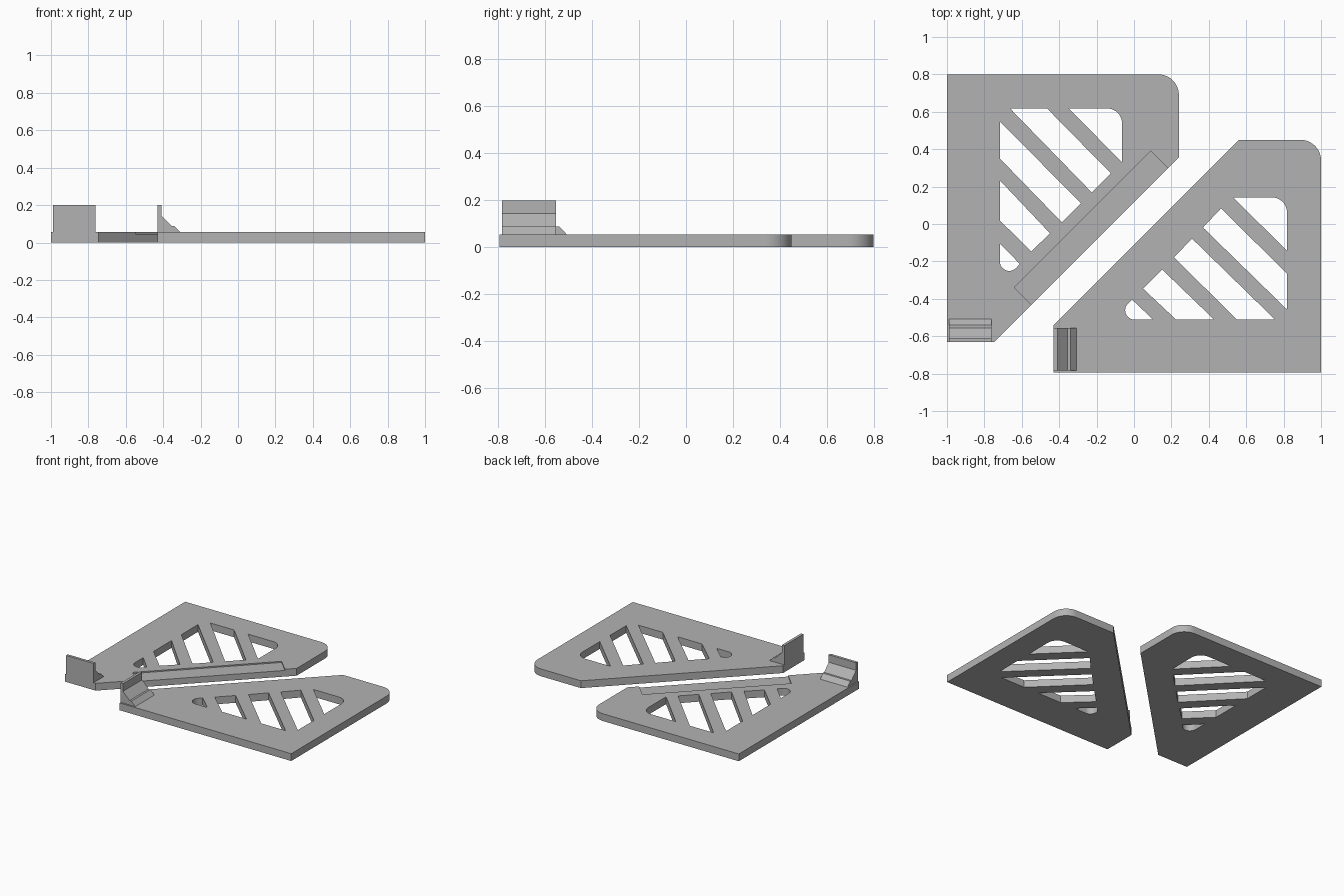
import bpy, bmesh, math
from mathutils import Vector

if "Cube" in bpy.data.objects:
    bpy.data.objects.remove(bpy.data.objects["Cube"])

THICK = 0.055

grey = bpy.data.materials.new("plain grey")
grey.diffuse_color = (0.45, 0.45, 0.45, 1)
grey.use_nodes = True
grey.node_tree.nodes["Principled BSDF"].inputs["Base Color"].default_value = grey.diffuse_color


def rounded(points, segs=12):
    """Turn (x, y) or (x, y, radius) corners into an outline with filleted corners."""
    out = []
    n = len(points)
    for i, p in enumerate(points):
        c = Vector(p[:2])
        if len(p) == 2:
            out.append(c)
            continue
        a = (Vector(points[i - 1][:2]) - c).normalized()
        b = (Vector(points[(i + 1) % n][:2]) - c).normalized()
        half = a.angle(b) / 2
        centre = c + (a + b).normalized() * (p[2] / math.sin(half))
        t = p[2] / math.tan(half)
        u, v = c + a * t - centre, c + b * t - centre
        sweep = u.angle(v)
        for k in range(segs + 1):
            f = k / segs
            out.append(centre + (u * math.sin((1 - f) * sweep)
                                 + v * math.sin(f * sweep)) / math.sin(sweep))
    return out


def add_object(name, mesh):
    obj = bpy.data.objects.new(name, mesh)
    bpy.context.collection.objects.link(obj)
    mesh.materials.clear()
    mesh.materials.append(grey)
    return obj


def plate(name, outline, holes):
    """Flat plate with cut-out windows, made from a filled, extruded curve."""
    curve = bpy.data.curves.new(name + "_outline", 'CURVE')
    curve.dimensions = '2D'
    curve.fill_mode = 'BOTH'
    curve.extrude = THICK / 2
    for loop in [outline] + holes:
        pts = rounded(loop)
        s = curve.splines.new('POLY')
        s.points.add(len(pts) - 1)
        for sp, p in zip(s.points, pts):
            sp.co = (p.x, p.y, 0, 1)
        s.use_cyclic_u = True
    tmp = bpy.data.objects.new("outline_helper", curve)
    bpy.context.collection.objects.link(tmp)
    dg = bpy.context.evaluated_depsgraph_get()
    mesh = bpy.data.meshes.new_from_object(tmp.evaluated_get(dg))
    bpy.data.objects.remove(tmp)
    bm = bmesh.new()
    bm.from_mesh(mesh)
    bmesh.ops.remove_doubles(bm, verts=bm.verts, dist=1e-5)
    bmesh.ops.translate(bm, verts=bm.verts, vec=(0, 0, THICK / 2))
    bmesh.ops.recalc_face_normals(bm, faces=bm.faces)
    bm.to_mesh(mesh)
    bm.free()
    return add_object(name, mesh)


def prism(name, base, offset):
    """Extrude a 3D polygon by an offset."""
    bm = bmesh.new()
    face = bm.faces.new([bm.verts.new(p) for p in base])
    ext = bmesh.ops.extrude_face_region(bm, geom=[face])
    moved = [g for g in ext["geom"] if isinstance(g, bmesh.types.BMVert)]
    bmesh.ops.translate(bm, verts=moved, vec=offset)
    bmesh.ops.recalc_face_normals(bm, faces=bm.faces)
    mesh = bpy.data.meshes.new(name)
    bm.to_mesh(mesh)
    bm.free()
    return add_object(name, mesh)


# left plate and its slanted windows
left = plate("left_plate",
    [(-1, 0.8), (0.24, 0.8, 0.11), (0.24, 0.355), (-0.745, -0.63), (-1, -0.63)],
    [[(-0.663, 0.618), (-0.465, 0.618), (-0.123, 0.27), (-0.225, 0.168)],
     [(-0.348, 0.618), (-0.064, 0.618, 0.08), (-0.064, 0.329)],
     [(-0.717, 0.548), (-0.283, 0.11), (-0.385, 0.008), (-0.717, 0.35)],
     [(-0.717, 0.233), (-0.449, -0.05), (-0.55, -0.147), (-0.717, 0.019)],
     [(-0.717, -0.104), (-0.61, -0.214), (-0.717, -0.324, 0.05)]])

# right plate and its slanted windows
right = plate("right_plate",
    [(1, -0.795), (1, 0.45, 0.11), (0.56, 0.45), (-0.43, -0.54), (-0.43, -0.795)],
    [[(0.529, 0.142), (0.818, 0.142, 0.08), (0.818, -0.142)],
     [(0.465, 0.083), (0.818, -0.265), (0.818, -0.457), (0.369, -0.019)],
     [(0.31, -0.078), (0.754, -0.511), (0.551, -0.511), (0.214, -0.179)],
     [(0.15, -0.243), (0.428, -0.511), (0.225, -0.511), (0.048, -0.345)],
     [(-0.011, -0.404), (0.102, -0.511), (-0.118, -0.511, 0.05)]])

# shallow step along the slanted edge of the left plate
cutter = prism("step_cutter", [(0.09, 0.39, 0.046), (0.29, 0.19, 0.046),
               (-0.44, -0.54, 0.046), (-0.64, -0.34, 0.046)], (0, 0, 0.1))
cutter.hide_render = True
cutter.hide_viewport = True
mod = left.modifiers.new("step", 'BOOLEAN')
mod.operation = 'DIFFERENCE'
mod.solver = 'EXACT'
mod.object = cutter

# smooth the rounded corners, keep the edges sharp
for obj in (left, right):
    bpy.ops.object.select_all(action='DESELECT')
    obj.select_set(True)
    bpy.context.view_layer.objects.active = obj
    bpy.ops.object.modifier_apply(modifier="step") if obj.modifiers else None
    bpy.ops.object.shade_smooth_by_angle(angle=math.radians(25))

# upright end lips with a stepped chamfer behind them
LIP = [(0, THICK), (0, 0.2), (0.02, 0.2), (0.02, 0.143),
       (0.075, 0.088), (0.09, 0.088), (0.122, THICK)]
prism("left_lip", [(-0.99, -0.63 + d, z) for d, z in LIP], (0.228, 0, 0))
prism("right_lip", [(-0.43 + d, -0.783, z) for d, z in LIP], (0, 0.228, 0))
